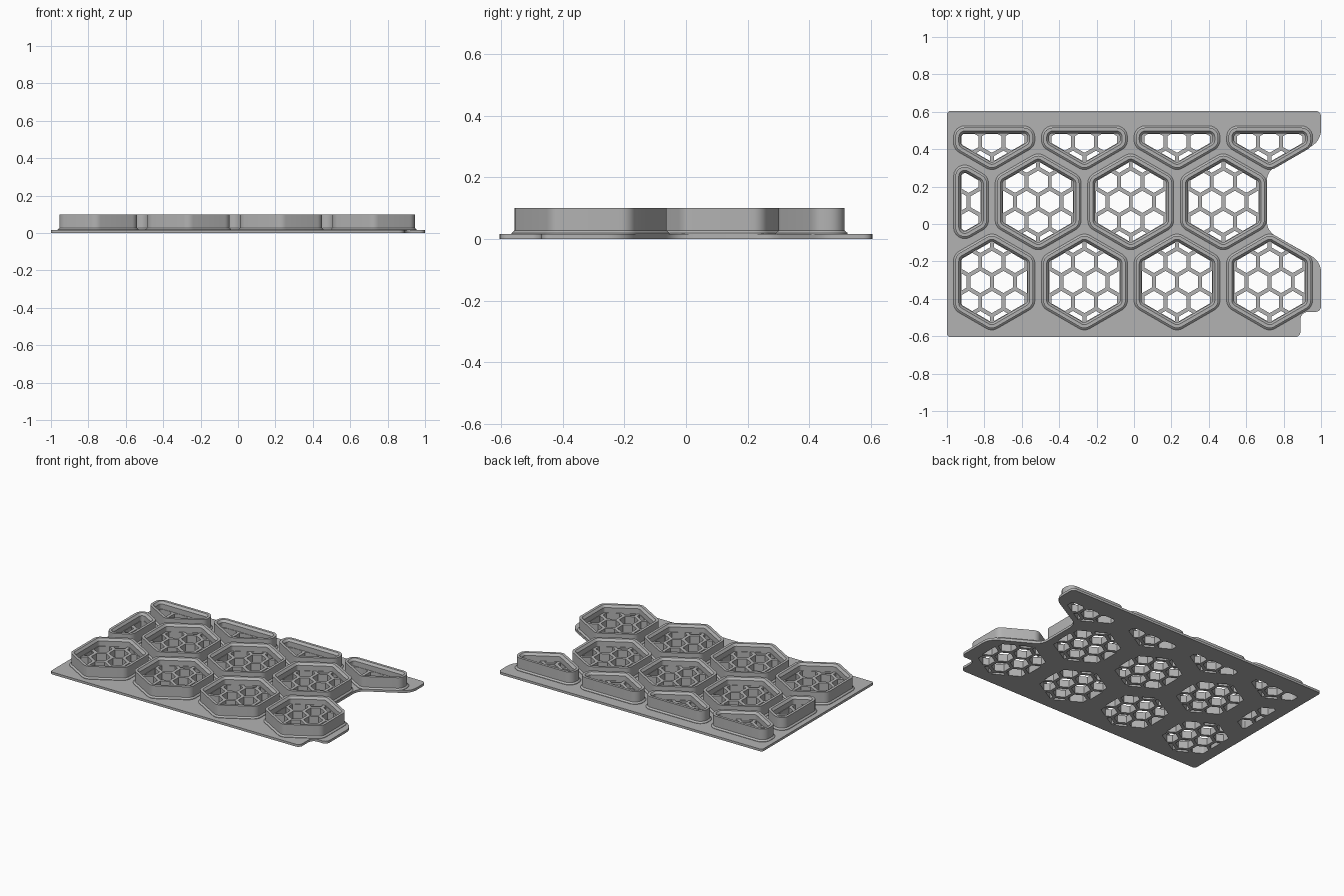
import bpy, bmesh, math
from mathutils import Vector

if "Cube" in bpy.data.objects:
    bpy.data.objects.remove(bpy.data.objects["Cube"])

PITCH = 0.495                 # spacing of the bays
ROW = PITCH * math.sqrt(3) / 2
CELL = PITCH / 4              # spacing of the honeycomb holes
STRUT = 0.021
PLATE_Z, LATTICE_Z, RIM_Z = 0.016, 0.05, 0.1
WALL = 0.03
LEFT, BACK = -0.955, 0.515    # where bays are cut straight

grey = bpy.data.materials.new("matte_grey")
grey.use_nodes = True
COLOUR = (0.45, 0.45, 0.45, 1)
grey.diffuse_color = COLOUR
grey.node_tree.nodes["Principled BSDF"].inputs["Base Color"].default_value = COLOUR


def hexagon(centre, apothem):
    r = apothem / math.cos(math.pi / 6)
    return [centre + Vector((math.cos(a), math.sin(a))) * r
            for a in (math.pi / 6 + i * math.pi / 3 for i in range(6))]


def cut(poly, point, normal):
    """Keep the part of a polygon behind a line."""
    out = []
    for a, b in zip(poly, poly[1:] + poly[:1]):
        da, db = (a - point).dot(normal), (b - point).dot(normal)
        if da <= 0:
            out.append(a)
        if da * db < 0:
            out.append(a.lerp(b, da / (da - db)))
    return out


def clip(poly, window):
    for a, b in zip(window, window[1:] + window[:1]):
        if poly and (b - a).length > 1e-6:
            poly = cut(poly, a, Vector((b.y - a.y, a.x - b.x)).normalized())
    return poly


def area(poly):
    return sum(a.cross(b) for a, b in zip(poly, poly[1:] + poly[:1])) / 2


def inset(poly, d):
    """Move every edge of a counter-clockwise polygon inwards by d."""
    out = []
    for i, p in enumerate(poly):
        u = (p - poly[i - 1]).normalized()
        v = (poly[(i + 1) % len(poly)] - p).normalized()
        n = Vector((-u.y - v.y, u.x + v.x))
        out.append(p + n * (d / (1 + u.dot(v))))
    return out


def rounded(poly, radii, steps=6):
    """Replace each corner with an arc."""
    out = []
    for i, p in enumerate(poly):
        u = (poly[i - 1] - p).normalized()
        v = (poly[(i + 1) % len(poly)] - p).normalized()
        half = u.angle(v) / 2
        centre = p + (u + v).normalized() * (radii[i] / math.sin(half))
        t = radii[i] / math.tan(half)
        start, end = p + u * t - centre, p + v * t - centre
        sweep = math.atan2(start.cross(end), start.dot(end))
        for k in range(steps + 1):
            a = sweep * k / steps
            c, s = math.cos(a), math.sin(a)
            out.append(centre + Vector((start.x * c - start.y * s,
                                        start.x * s + start.y * c)))
    return out


def bay_ring(poly, d):
    return rounded(inset(poly, d), [max(0.05 - d, 0.015)] * len(poly))


def finish(name, mesh):
    mesh.name = name
    mesh.materials.clear()
    mesh.materials.append(grey)
    obj = bpy.data.objects.new(name, mesh)
    bpy.context.collection.objects.link(obj)
    bpy.ops.object.select_all(action='DESELECT')
    obj.select_set(True)
    bpy.context.view_layer.objects.active = obj
    bpy.ops.object.shade_smooth_by_angle(angle=math.radians(30))


def sheet(name, loops, z0, z1):
    """Solid slab between z0 and z1; loops after the first are holes."""
    curve = bpy.data.curves.new(name, 'CURVE')
    curve.dimensions = '2D'
    curve.fill_mode = 'BOTH'
    curve.extrude = (z1 - z0) / 2
    for loop in loops:
        spline = curve.splines.new('POLY')
        spline.points.add(len(loop) - 1)
        for point, p in zip(spline.points, loop):
            point.co = (p.x, p.y, 0, 1)
        spline.use_cyclic_u = True
    helper = bpy.data.objects.new(name + "_curve", curve)
    bpy.context.collection.objects.link(helper)
    graph = bpy.context.evaluated_depsgraph_get()
    mesh = bpy.data.meshes.new_from_object(helper.evaluated_get(graph))
    bpy.data.objects.remove(helper)
    bm = bmesh.new()
    bm.from_mesh(mesh)
    bmesh.ops.remove_doubles(bm, verts=bm.verts, dist=1e-5)
    bmesh.ops.translate(bm, verts=bm.verts, vec=(0, 0, (z0 + z1) / 2))
    bmesh.ops.recalc_face_normals(bm, faces=bm.faces)
    bm.to_mesh(mesh)
    bm.free()
    finish(name, mesh)


def rim(name, poly):
    """Raised wall with a small foot and a chamfered inner lip."""
    section = [(-0.01, PLATE_Z - 0.004), (-0.01, PLATE_Z + 0.003), (0, PLATE_Z + 0.012),
               (0, RIM_Z), (0.018, RIM_Z), (WALL, RIM_Z - 0.015), (WALL, PLATE_Z - 0.004)]
    bm = bmesh.new()
    rings = [[bm.verts.new((p.x, p.y, z)) for p in bay_ring(poly, d)] for d, z in section]
    for lower, upper in zip(rings, rings[1:] + rings[:1]):
        for i in range(len(lower)):
            bm.faces.new((lower[i - 1], lower[i], upper[i], upper[i - 1]))
    bmesh.ops.recalc_face_normals(bm, faces=bm.faces)
    mesh = bpy.data.meshes.new(name)
    bm.to_mesh(mesh)
    bm.free()
    finish(name, mesh)


# Bay centres: front, middle and back rows
first = Vector((-0.76, -0.31))
centres = [first + Vector((PITCH * i, 0)) for i in range(4)]
centres += [first + Vector((PITCH * (i - 0.5), ROW)) for i in range(4)]
centres += [first + Vector((PITCH * i, 2 * ROW)) for i in range(4)]

# Rims and honeycomb floors
all_holes = []
for n, centre in enumerate(centres, 1):
    bay = cut(hexagon(centre, 0.22), Vector((LEFT, 0)), Vector((-1, 0)))
    bay = cut(bay, Vector((0, BACK)), Vector((0, 1)))
    opening = bay_ring(bay, WALL + 0.003)
    holes = []
    for row in range(-3, 4):
        for col in range(-3, 4):
            shift = 0.5 if row % 2 == 0 else 0
            spot = centre + Vector((CELL * (col + shift), CELL * row * math.sqrt(3) / 2))
            hole = clip(hexagon(spot, (CELL - STRUT) / 2), opening)
            if len(hole) > 2 and area(hole) > 0.0002:
                holes.append(hole)
    all_holes += holes
    rim(f"bay_rim_{n}", bay)
    sheet(f"honeycomb_{n}", [bay_ring(bay, WALL / 2)] + holes, PLATE_Z, LATTICE_Z)

# Base plate with a hexagonal bite and a small corner notch on the left side
corners = [(-1, -0.605, 0.02), (0.89, -0.605, 0.03), (0.89, -0.47, 0.04), (1, -0.47, 0.03),
           (1, -0.2, 0.1), (0.71, -0.037, 0.09), (0.71, 0.282, 0.09), (1, 0.445, 0.1),
           (1, 0.605, 0.03), (-1, 0.605, 0.02)]
outline = rounded([Vector(c[:2]) for c in corners], [c[2] for c in corners])
sheet("base_plate", [outline] + all_holes, 0, PLATE_Z)
